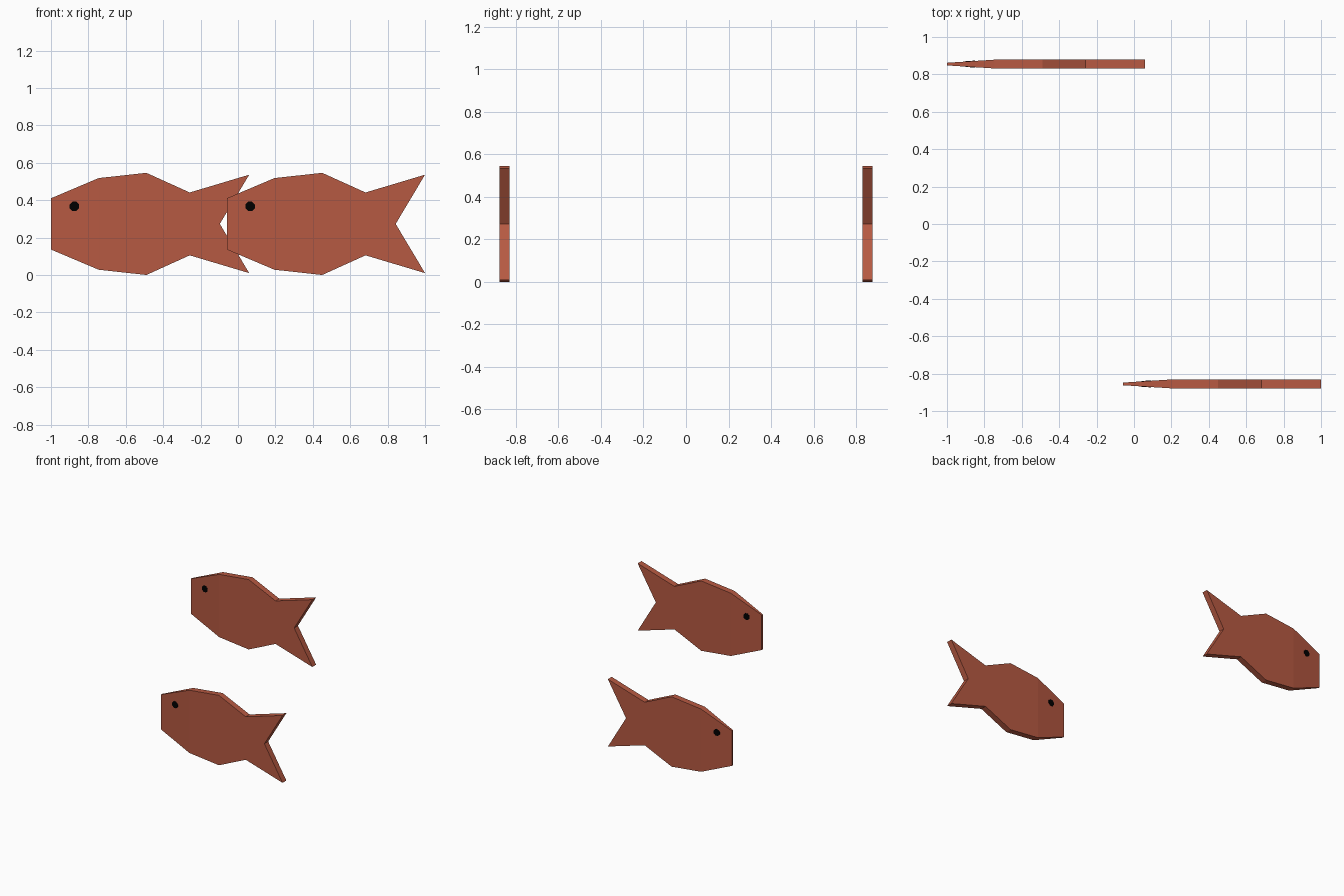
import bpy
import bmesh
import math

if "Cube" in bpy.data.objects:
    bpy.data.objects.remove(bpy.data.objects["Cube"])

NOSE, GILL = -1.0, -0.745      # x range of the tapered head
NOSE_HALF, BODY_HALF = 0.007, 0.0235
MID_Z = 0.273


def make_material(name, colour):
    mat = bpy.data.materials.new(name)
    mat.diffuse_color = (*colour, 1.0)
    mat.use_nodes = True
    mat.node_tree.nodes["Principled BSDF"].inputs["Base Color"].default_value = mat.diffuse_color
    return mat


def half_width(x):
    """Half thickness of the fish, thinning from the gill to the nose."""
    t = min(1.0, (x - NOSE) / (GILL - NOSE))
    return NOSE_HALF + (BODY_HALF - NOSE_HALF) * t


def slab(name, outline, mat, offset, proud=0.0, split=None):
    """Solid from an x-z outline, its thickness following the fish's taper.
    split = (i, j): cut the side faces between these two outline points."""
    bm = bmesh.new()
    sides = []
    for s in (-1, 1):
        verts = [bm.verts.new((x, s * (half_width(x) + proud), z)) for x, z in outline]
        sides.append(verts)
        if split:
            i, j = split
            bm.faces.new(verts[i:j + 1])
            bm.faces.new(verts[j:] + verts[:i + 1])
        else:
            bm.faces.new(verts)
    a, b = sides
    n = len(outline)
    for i in range(n):
        k = (i + 1) % n
        bm.faces.new((a[i], a[k], b[k], b[i]))
    bmesh.ops.recalc_face_normals(bm, faces=bm.faces)
    mesh = bpy.data.meshes.new(name)
    bm.to_mesh(mesh)
    bm.free()
    mesh.materials.append(mat)
    obj = bpy.data.objects.new(name, mesh)
    obj.location = offset
    bpy.context.collection.objects.link(obj)
    return obj


skin = make_material("rust red", (0.47, 0.10, 0.054))
black = make_material("black", (0.0, 0.0, 0.0))

# Fish outline: upper half from nose to tail tip, mirrored below
upper = [(NOSE, 0.137), (GILL, 0.245), (-0.49, 0.273), (-0.258, 0.168), (0.06, 0.263)]
outline = [(x, MID_Z + h) for x, h in upper]
outline += [(-0.097, MID_Z)]                       # tail notch
outline += [(x, MID_Z - h) for x, h in reversed(upper)]

# Eye outline: small octagon
eye = [(-0.875 + 0.027 * math.cos(math.pi * (i + 0.5) / 4),
        0.367 + 0.027 * math.sin(math.pi * (i + 0.5) / 4)) for i in range(8)]

# Two fish, one behind the other
for label, offset in (("back", (0, 0.855, 0)), ("front", (0.94, -0.855, 0))):
    slab(label + "_fish_body", outline, skin, offset, split=(1, 9))
    slab(label + "_fish_eyes", eye, black, offset, proud=0.002)
